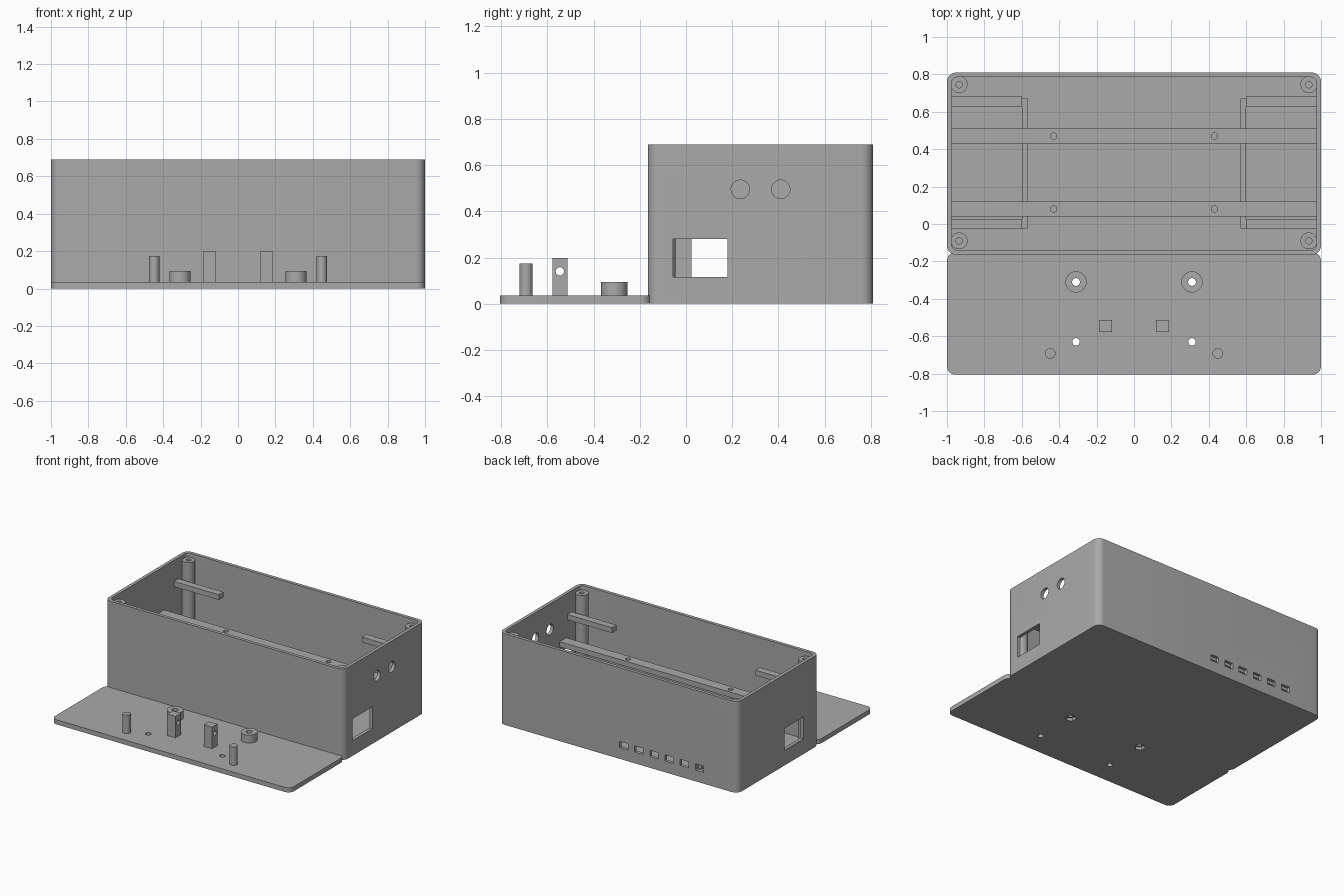
import bpy, bmesh, math
from mathutils import Matrix, Vector

cube = bpy.data.objects.get("Cube")
if cube:
    bpy.data.objects.remove(cube, do_unlink=True)

grey = bpy.data.materials.new("plastic_grey")
grey.use_nodes = True
grey.diffuse_color = (0.4, 0.4, 0.4, 1)
grey.node_tree.nodes["Principled BSDF"].inputs["Base Color"].default_value = (0.4, 0.4, 0.4, 1)


def finish(name, bm):
    bmesh.ops.recalc_face_normals(bm, faces=bm.faces)
    mesh = bpy.data.meshes.new(name)
    bm.to_mesh(mesh)
    bm.free()
    mesh.materials.append(grey)
    obj = bpy.data.objects.new(name, mesh)
    bpy.context.collection.objects.link(obj)
    return obj


def block(name, x, y, z, radius=0):
    """Box between (min, max) pairs, with optional rounded vertical edges."""
    bm = bmesh.new()
    size = Vector((x[1] - x[0], y[1] - y[0], z[1] - z[0]))
    mid = Vector((sum(x), sum(y), sum(z))) / 2
    bmesh.ops.create_cube(bm, size=1, matrix=Matrix.Translation(mid) @ Matrix.Diagonal(size).to_4x4())
    if radius:
        edges = [e for e in bm.edges if abs(e.verts[0].co.z - e.verts[1].co.z) > size.z / 2]
        bmesh.ops.bevel(bm, geom=edges, offset=radius, segments=8, profile=0.5, affect='EDGES')
    return finish(name, bm)


def rod(name, centre, radius, length, axis='Z', sides=32):
    bm = bmesh.new()
    turn = Matrix.Rotation(math.pi / 2, 4, 'Y') if axis == 'X' else Matrix()
    bmesh.ops.create_cone(bm, cap_ends=True, segments=sides, radius1=radius, radius2=radius,
                          depth=length, matrix=Matrix.Translation(centre) @ turn)
    return finish(name, bm)


def upright(name, x, y, radius, bottom, top, sides=32):
    return rod(name, (x, y, (bottom + top) / 2), radius, top - bottom, 'Z', sides)


def cut(obj, *cutters):
    """Subtract each cutter and remove it."""
    bpy.context.view_layer.objects.active = obj
    for cutter in cutters:
        mod = obj.modifiers.new("cut", 'BOOLEAN')
        mod.operation = 'DIFFERENCE'
        mod.solver = 'EXACT'
        mod.object = cutter
        bpy.ops.object.modifier_apply(modifier=mod.name)
        bpy.data.objects.remove(cutter, do_unlink=True)


WALL = 0.025
IN_X = 1 - WALL
FRONT, BACK, TOP = -0.165, 0.81, 0.69
SIDES = ((-1, "right"), (1, "left"))


def span(side, a, b):
    return tuple(sorted((side * a, side * b)))


# Open case with rounded upright corners
case = block("case", (-1, 1), (FRONT, BACK), (0, TOP), 0.05)
cut(case, block("cavity", (-IN_X, IN_X), (FRONT + WALL, BACK - WALL), (WALL, TOP + 0.1), 0.03))

# Socket windows, cable holes and rear vents
cut(case,
    block("window", (0.9, 1.1), (-0.057, 0.18), (0.115, 0.28)),
    block("window", (-1.1, -0.9), (0.024, 0.25), (0.115, 0.28)))
for y in (0.235, 0.41):
    cut(case, rod("cable_hole", (1, y, 0.495), 0.04, 0.2, 'X'))
for i in range(6):
    x = -0.045 - 0.127 * i
    cut(case, block("vent", (x - 0.035, x + 0.035), (BACK - 0.1, BACK + 0.1), (0.085, 0.132)))

# Corner screw posts
for side, label in SIDES:
    for y, end in ((-0.09, "front"), (0.745, "back")):
        post = upright(f"screw_post_{end}_{label}", side * 0.935, y, 0.045, 0.01, 0.66)
        cut(post, upright("hole", side * 0.935, y, 0.017, 0.5, 0.8))

# Long mounting rails with screw holes
for y, end in ((0.08, "front"), (0.47, "back")):
    rail = block(f"mounting_rail_{end}", (-IN_X - 0.01, IN_X + 0.01), (y - 0.04, y + 0.04), (0.32, 0.36))
    for side, label in SIDES:
        cut(rail, upright("hole", side * 0.43, y, 0.017, 0.2, 0.5))

# Short side rails and low floor ridges
for side, label in SIDES:
    for y, end in ((0.0, "front"), (0.655, "back")):
        block(f"side_rail_{end}_{label}", span(side, 0.6, IN_X + 0.01), (y - 0.027, y + 0.027), (0.49, 0.53))
    block(f"floor_ridge_{label}", span(side, 0.57, 0.6), (-0.025, 0.67), (0.015, 0.09))

# Flat cover panel lying in front of the case
panel = block("cover_panel", (-1, 1), (-0.805, -0.152), (0, 0.035), 0.045)
for side, label in SIDES:
    # Bosses with through holes and hexagonal nut pockets
    x = side * 0.31
    boss = upright(f"boss_{label}", x, -0.31, 0.057, 0.035, 0.095)
    cut(boss, upright("hole", x, -0.31, 0.021, -0.1, 0.2))
    cut(panel,
        upright("hole", x, -0.31, 0.021, -0.1, 0.2),
        upright("nut_pocket", x, -0.31, 0.04, -0.1, 0.022, 6),
        upright("hole", x, -0.63, 0.02, -0.1, 0.2))
    # Square posts with a cross hole
    x = side * 0.153
    post = block(f"square_post_{label}", (x - 0.035, x + 0.035), (-0.578, -0.513), (0.03, 0.198))
    cut(post, rod("hole", (x, -0.546, 0.14), 0.018, 0.2, 'X'))
    # Round pins
    upright(f"round_pin_{label}", side * 0.448, -0.692, 0.028, 0.03, 0.175)

# Smooth the curves and keep the edges sharp
bpy.ops.object.select_all(action='DESELECT')
for obj in bpy.context.collection.objects:
    if obj.type == 'MESH':
        obj.select_set(True)
bpy.context.view_layer.objects.active = case
bpy.ops.object.shade_smooth_by_angle(angle=math.radians(30))
